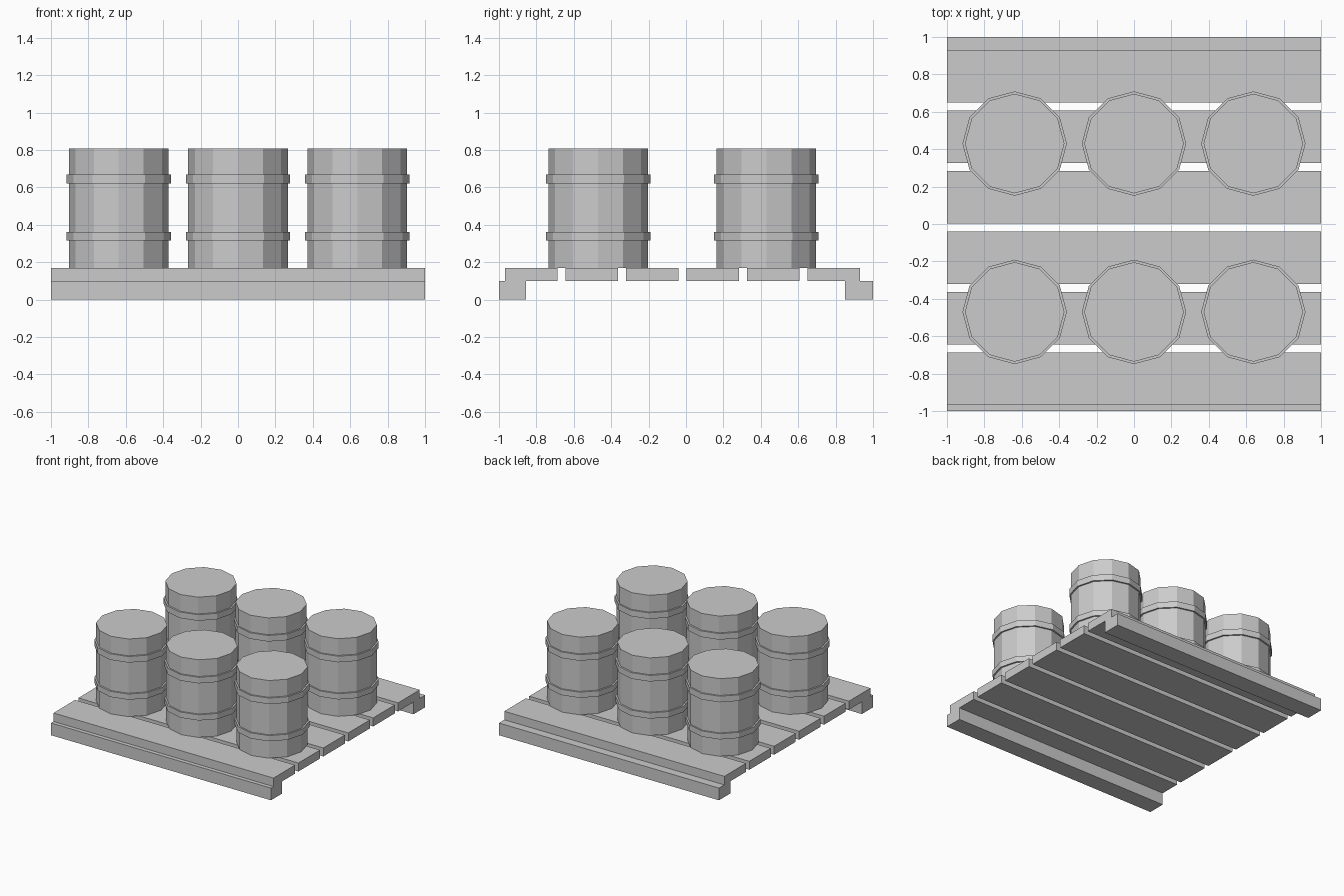
import bpy, bmesh
from math import cos, sin, pi

if "Cube" in bpy.data.objects:
    bpy.data.objects.remove(bpy.data.objects["Cube"])


def box(name, y0, y1, z0, z1):
    bm = bmesh.new()
    bmesh.ops.create_cube(bm, size=1)
    for v in bm.verts:
        v.co.x *= 2
        v.co.y = y0 if v.co.y < 0 else y1
        v.co.z = z0 if v.co.z < 0 else z1
    return finish(name, bm)


def finish(name, bm):
    bmesh.ops.recalc_face_normals(bm, faces=bm.faces)
    me = bpy.data.meshes.new(name)
    bm.to_mesh(me)
    bm.free()
    ob = bpy.data.objects.new(name, me)
    bpy.context.collection.objects.link(ob)
    return ob


def drum(name, x, y, sides=12):
    # stepped profile (radius, height) turned around the drum axis
    r, R = 0.266, 0.279
    profile = [(r, 0.17), (r, 0.315), (R, 0.315), (R, 0.362), (r, 0.362),
               (r, 0.62), (R, 0.62), (R, 0.67), (r, 0.67), (r, 0.808)]
    bm = bmesh.new()
    rings = [[bm.verts.new((a * cos(2 * pi * i / sides), a * sin(2 * pi * i / sides), z))
              for i in range(sides)] for a, z in profile]
    for lo, hi in zip(rings, rings[1:]):
        for i in range(sides):
            j = (i + 1) % sides
            bm.faces.new((lo[i], lo[j], hi[j], hi[i]))
    bm.faces.new(rings[0][::-1])
    bm.faces.new(rings[-1])
    ob = finish(name, bm)
    ob.location = (x, y, 0)


# pallet runners
box("front_runner", -1.0, -0.855, 0, 0.10)
box("back_runner", 0.85, 1.0, 0, 0.10)

# deck planks
for i in range(6):
    y = -0.967 + i * 0.3235
    box(f"plank_{i + 1}", y, y + 0.28, 0.10, 0.17)

# two rows of three drums
for row, y in (("front", -0.47), ("back", 0.43)):
    for col, x in (("left", -0.638), ("middle", 0), ("right", 0.638)):
        drum(f"drum_{row}_{col}", x, y)
